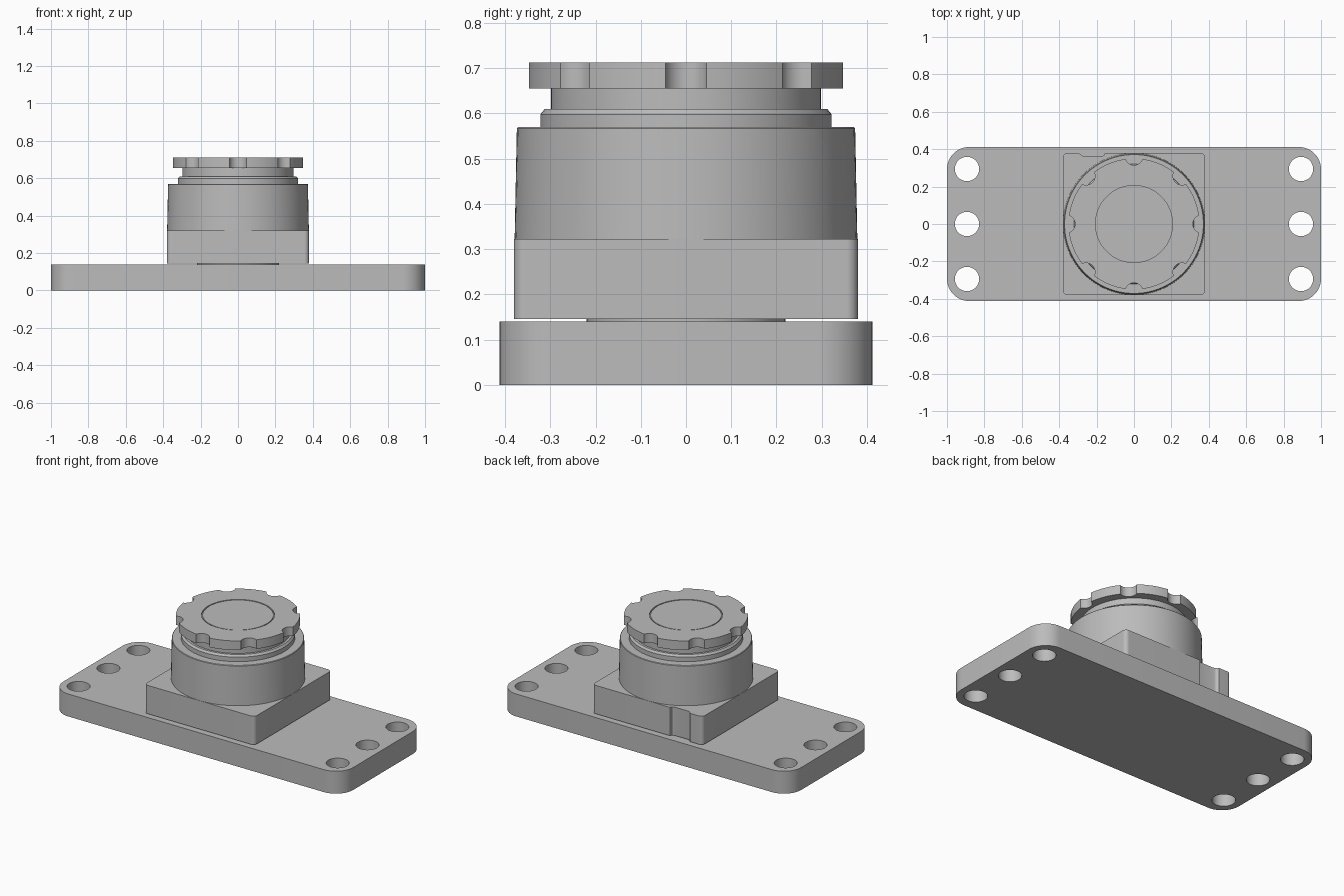
import bpy
import bmesh
from math import acos, asin, cos, pi, radians, sin, tau

cube = bpy.data.objects.get("Cube")
if cube:
    bpy.data.objects.remove(cube, do_unlink=True)

grey = bpy.data.materials.new("machined grey")
grey.use_nodes = True
colour = (0.5, 0.5, 0.5, 1)
grey.diffuse_color = colour
grey.node_tree.nodes["Principled BSDF"].inputs["Base Color"].default_value = colour


def arc(cx, cy, r, start, end, steps):
    """Points along a circular arc, angles in radians."""
    angles = [start + (end - start) * i / steps for i in range(steps + 1)]
    return [(cx + r * cos(a), cy + r * sin(a)) for a in angles]


def circle(cx, cy, r, steps=48):
    return arc(cx, cy, r, 0, tau, steps)[:-1]


def rounded_rect(hx, hy, r, back_notch=()):
    """Anticlockwise outline; the notch is inserted along the back edge."""
    ix, iy = hx - r, hy - r
    return (arc(ix, -iy, r, -pi / 2, 0, 12) + arc(ix, iy, r, 0, pi / 2, 12)
            + list(back_notch)
            + arc(-ix, iy, r, pi / 2, pi, 12) + arc(-ix, -iy, r, pi, 1.5 * pi, 12))


def finish(obj):
    bpy.ops.object.select_all(action='DESELECT')
    obj.select_set(True)
    bpy.context.view_layer.objects.active = obj
    if obj.type == 'CURVE':
        bpy.ops.object.convert(target='MESH')
        obj = bpy.context.object
    bm = bmesh.new()
    bm.from_mesh(obj.data)
    bmesh.ops.remove_doubles(bm, verts=bm.verts, dist=1e-5)
    bmesh.ops.recalc_face_normals(bm, faces=bm.faces)
    bm.to_mesh(obj.data)
    bm.free()
    obj.data.materials.clear()
    obj.data.materials.append(grey)
    bpy.ops.object.shade_smooth_by_angle(angle=radians(25))
    return obj


def prism(name, outlines, z0, z1):
    """Extrude closed outlines; inner ones become holes."""
    curve = bpy.data.curves.new(name, 'CURVE')
    curve.dimensions = '2D'
    curve.fill_mode = 'BOTH'
    curve.extrude = (z1 - z0) / 2
    for outline in outlines:
        spline = curve.splines.new('POLY')
        spline.points.add(len(outline) - 1)
        for point, (x, y) in zip(spline.points, outline):
            point.co = (x, y, 0, 1)
        spline.use_cyclic_u = True
    obj = bpy.data.objects.new(name, curve)
    obj.location.z = (z0 + z1) / 2
    bpy.context.collection.objects.link(obj)
    return finish(obj)


def lathe(name, profile, steps=96):
    """Spin a radius/height profile about the vertical axis."""
    mesh = bpy.data.meshes.new(name)
    bm = bmesh.new()
    verts = [bm.verts.new((r, 0, z)) for r, z in profile]
    edges = [bm.edges.new(pair) for pair in zip(verts, verts[1:])]
    bmesh.ops.spin(bm, geom=verts + edges, cent=(0, 0, 0), axis=(0, 0, 1),
                   angle=tau, steps=steps, use_merge=True)
    bm.to_mesh(mesh)
    bm.free()
    obj = bpy.data.objects.new(name, mesh)
    bpy.context.collection.objects.link(obj)
    return finish(obj)


# Mounting plate with three bolt holes at each end
holes = [circle(x, y, 0.065) for x in (-0.893, 0.893) for y in (-0.294, 0, 0.294)]
prism("mounting_plate", [rounded_rect(1, 0.412, 0.12)] + holes, 0, 0.14)

# Low boss that holds the block just clear of the plate
prism("spacer_boss", [circle(0, 0, 0.22, 64)], 0.135, 0.15)

# Square block with a shallow notch in its back face
notch = [(-0.155, 0.38), (-0.16, 0.368), (-0.172, 0.362),
         (-0.265, 0.362), (-0.28, 0.366), (-0.295, 0.38)]
prism("square_block", [rounded_rect(0.38, 0.38, 0.025, notch)], 0.145, 0.322)

# Round housing, stepped collar, neck and centre disc
lathe("round_housing", [
    (0, 0.315), (0.379, 0.315), (0.374, 0.567), (0.371, 0.57),
    (0.322, 0.57), (0.322, 0.598), (0.312, 0.61), (0.298, 0.61),
    (0.298, 0.66), (0.21, 0.66), (0.21, 0.703), (0.2, 0.703),
    (0.2, 0.711), (0, 0.711)])

# Knob rim with eight scalloped finger grips
rim, grip_centre, grip = 0.35, 0.363, 0.048
half = acos((rim**2 + grip_centre**2 - grip**2) / (2 * rim * grip_centre))
sweep = asin(rim * sin(half) / grip)
knob = []
for i in range(8):
    a = i * tau / 8
    knob += arc(grip_centre * cos(a), grip_centre * sin(a), grip,
                a + pi + sweep, a + pi - sweep, 14)
    knob += arc(0, 0, rim, a + half, a + tau / 8 - half, 10)[1:-1]
prism("knob_rim", [knob, circle(0, 0, 0.206, 96)], 0.655, 0.712)
